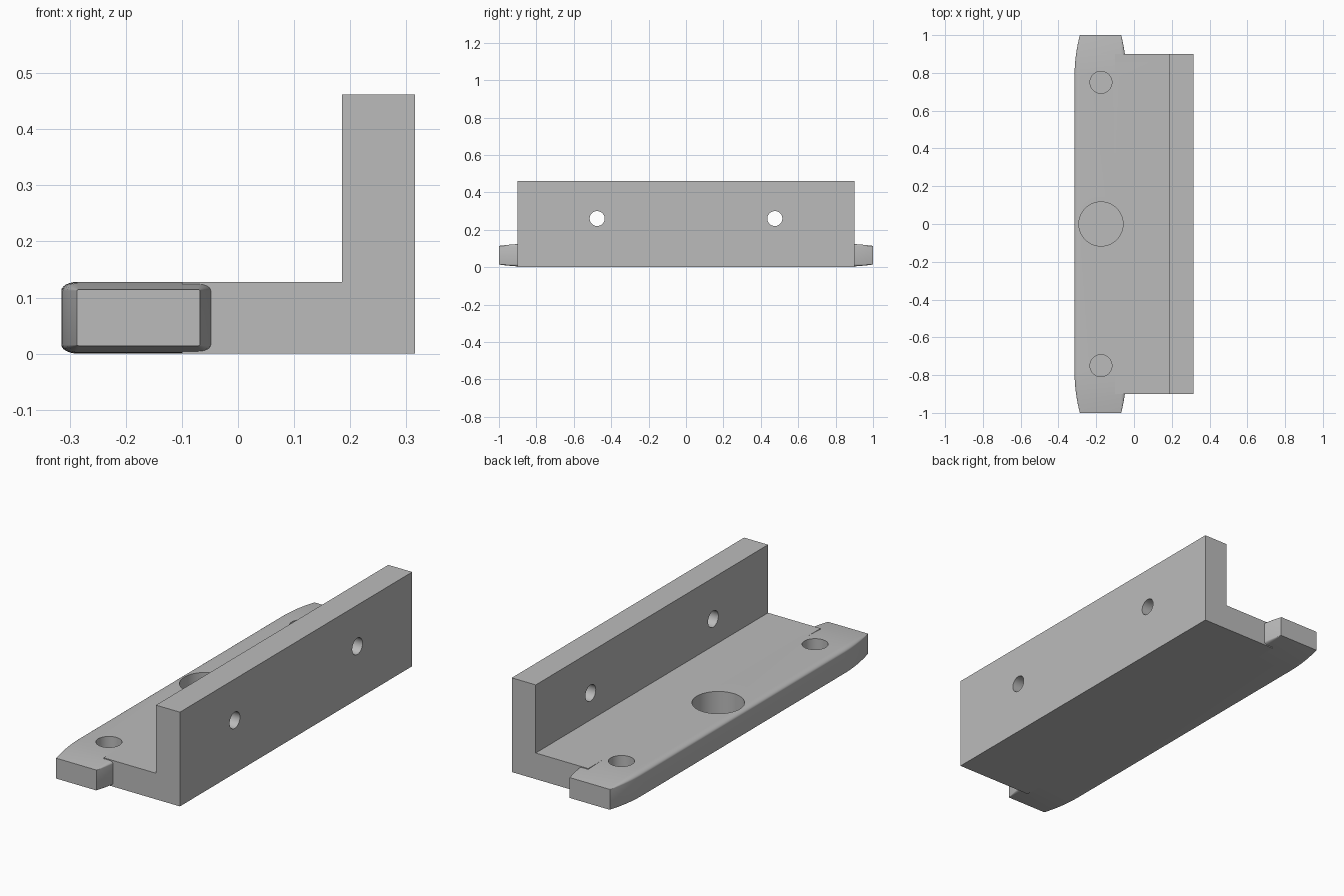
import bpy, bmesh, math
from mathutils import Vector

cube = bpy.data.objects.get("Cube")
if cube:
    bpy.data.objects.remove(cube, do_unlink=True)

grey = bpy.data.materials.new("plain grey")
grey.use_nodes = True
colour = (0.5, 0.5, 0.5, 1)
grey.diffuse_color = colour
grey.node_tree.nodes["Principled BSDF"].inputs["Base Color"].default_value = colour

THICK = 0.128


def loft(name, sections):
    """Closed solid through matching rings of points."""
    bm = bmesh.new()
    rings = [[bm.verts.new(p) for p in ring] for ring in sections]
    n = len(rings[0])
    for a, b in zip(rings, rings[1:]):
        for i in range(n):
            j = (i + 1) % n
            bm.faces.new((a[i], a[j], b[j], b[i]))
    bm.faces.new(rings[0])
    bm.faces.new(rings[-1])
    bmesh.ops.recalc_face_normals(bm, faces=bm.faces)
    mesh = bpy.data.meshes.new(name)
    bm.to_mesh(mesh)
    bm.free()
    mesh.materials.append(grey)
    obj = bpy.data.objects.new(name, mesh)
    bpy.context.collection.objects.link(obj)
    return obj


def pad_section(y):
    """Rounded rectangle that narrows along an arc towards each end."""
    t = max(0, (abs(y) - 0.78) / 0.22) ** 2
    hx, hz = 0.1375 - 0.028 * t, THICK / 2 - 0.014 * t
    rx, rz = 0.03 * (1 - 0.9 * t), 0.016 * (1 - 0.9 * t)
    ring = []
    for corner, (sx, sz) in enumerate([(1, 1), (-1, 1), (-1, -1), (1, -1)]):
        for k in range(7):
            a = math.radians(corner * 90 + k * 15)
            ring.append((-0.1775 + sx * (hx - rx) + rx * math.cos(a), y,
                         THICK / 2 + sz * (hz - rz) + rz * math.sin(a)))
    return ring


def cylinder(name, centre, radius, depth, axis):
    """Round cutter along the given axis."""
    turn = Vector((0, 0, 1)).rotation_difference(Vector(axis))
    rings = []
    for h in (-depth / 2, depth / 2):
        rings.append([Vector(centre) + turn @ Vector((radius * math.cos(a), radius * math.sin(a), h))
                      for a in (math.tau * i / 48 for i in range(48))])
    obj = loft(name, rings)
    obj.hide_render = True
    return obj


def combine(target, tool, operation):
    mod = target.modifiers.new(operation.lower(), "BOOLEAN")
    mod.operation, mod.object, mod.solver = operation, tool, "EXACT"
    bpy.context.view_layer.objects.active = target
    bpy.ops.object.modifier_apply(modifier=mod.name)
    bpy.data.objects.remove(tool, do_unlink=True)


# Angle profile: base plate and upright wall
profile = [(-0.1, 0), (0.315, 0), (0.315, 0.462), (0.185, 0.462), (0.185, THICK), (-0.1, THICK)]
bracket = loft("angle_bracket", [[(x, y, z) for x, z in profile] for y in (-0.9, 0.9)])

# Long mounting pad with softened, tapering ends
end = [0.78 + 0.0275 * i for i in range(9)]
pad = loft("mounting_pad", [pad_section(y) for y in [-y for y in reversed(end)] + end])
combine(bracket, pad, "UNION")

# Blind holes in the pad
for y, radius in ((-0.75, 0.058), (0, 0.117), (0.75, 0.058)):
    combine(bracket, cylinder("pad_hole", (-0.175, y, 0.104), radius, 0.2, (0, 0, 1)), "DIFFERENCE")

# Through holes in the upright wall
for side in (-1, 1):
    combine(bracket, cylinder("wall_hole", (0.25, side * 0.475, 0.26), 0.04, 0.3, (1, 0, 0)), "DIFFERENCE")

# Smooth curved faces, sharp edges kept
bpy.ops.object.select_all(action="DESELECT")
bracket.select_set(True)
bpy.context.view_layer.objects.active = bracket
bpy.ops.object.shade_smooth_by_angle(angle=math.radians(30))
